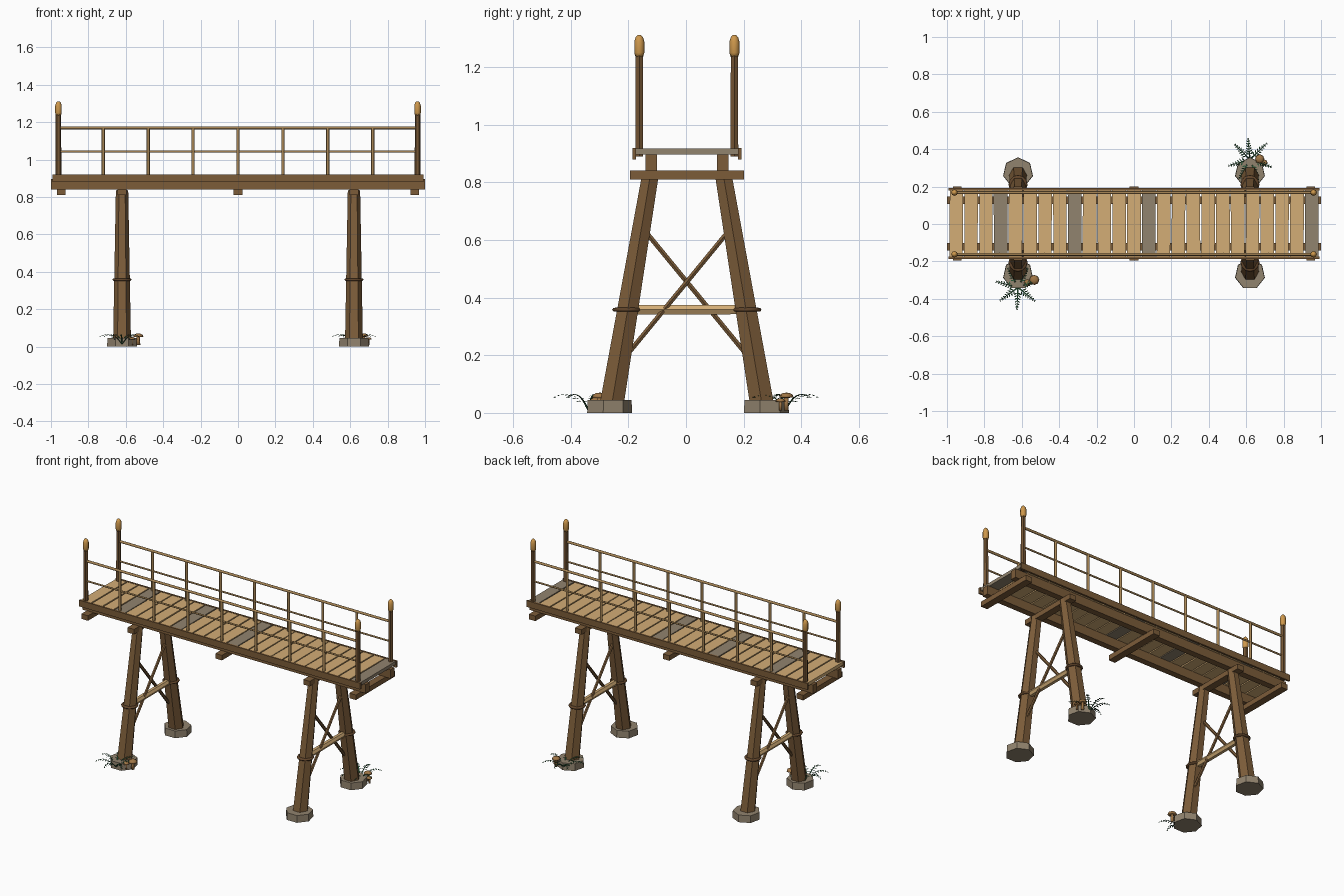
import bpy, bmesh, math, random
from mathutils import Vector, Matrix

if "Cube" in bpy.data.objects:
    bpy.data.objects.remove(bpy.data.objects["Cube"])

random.seed(4)


def lin(c):
    return tuple(((v / 255 + 0.055) / 1.055) ** 2.4 for v in c)


def material(name, rgb):
    m = bpy.data.materials.new(name)
    m.diffuse_color = (*lin(rgb), 1)
    m.use_nodes = True
    m.node_tree.nodes["Principled BSDF"].inputs["Base Color"].default_value = m.diffuse_color
    return m


TIMBER = material("brown timber", (124, 92, 57))
DARK = material("dark timber", (116, 85, 52))
PLANK = material("light plank", (211, 173, 118))
GREY = material("weathered grey", (145, 131, 110))
RAIL = material("rail wood", (168, 134, 86))
GOLD = material("golden cap", (206, 152, 76))
ROPE = material("dark rope", (96, 68, 42))
LEAF = material("fern green", (42, 88, 56))
SHROOM = material("mushroom brown", (160, 118, 70))


def finish(name, bm, mat, smooth=False):
    bmesh.ops.recalc_face_normals(bm, faces=bm.faces[:])
    me = bpy.data.meshes.new(name)
    bm.to_mesh(me)
    bm.free()
    ob = bpy.data.objects.new(name, me)
    bpy.context.collection.objects.link(ob)
    ob.location.y = 0.003
    me.materials.append(mat)
    if smooth:
        for p in me.polygons:
            p.use_smooth = True
    return ob


def box(name, x0, x1, y0, y1, z0, z1, mat, turn=0):
    bm = bmesh.new()
    mid = Vector(((x0 + x1) / 2, (y0 + y1) / 2, (z0 + z1) / 2))
    bmesh.ops.create_cube(bm, size=1, matrix=Matrix.Translation(mid) @ Matrix.Rotation(turn, 4, 'Z')
                          @ Matrix.Diagonal((x1 - x0, y1 - y0, z1 - z0, 1)))
    return finish(name, bm, mat)


def strut(name, a, b, r0, r1, sides, mat, side_dir=(1, 0, 0), smooth=False):
    """Tapered prism from a to b; corner zero points along side_dir."""
    a, b = Vector(a), Vector(b)
    d = (b - a).normalized()
    u = Vector(side_dir)
    u = (u - d * u.dot(d)).normalized()
    v = d.cross(u)
    bm = bmesh.new()
    rings = []
    for c, r in ((a, r0), (b, r1)):
        rings.append([bm.verts.new(c + r * (u * math.cos(t) + v * math.sin(t)))
                      for t in (2 * math.pi * i / sides for i in range(sides))])
    for i in range(sides):
        j = (i + 1) % sides
        bm.faces.new((rings[0][i], rings[0][j], rings[1][j], rings[1][i]))
    bm.faces.new(rings[0])
    bm.faces.new(rings[1])
    ob = finish(name, bm, mat)
    if smooth:
        for p in ob.data.polygons:
            p.use_smooth = len(p.vertices) == 4
    return ob


def lathe(name, loc, profile, sides, mat, smooth=False):
    bm = bmesh.new()
    rings = [[bm.verts.new(Vector(loc) + Vector((r * math.cos(t), r * math.sin(t), z)))
              for t in (2 * math.pi * i / sides for i in range(sides))] for r, z in profile]
    for lo, hi in zip(rings, rings[1:]):
        for i in range(sides):
            j = (i + 1) % sides
            bm.faces.new((lo[i], lo[j], hi[j], hi[i]))
    bm.faces.new(rings[0])
    bm.faces.new(rings[-1])
    return finish(name, bm, mat, smooth)


# Deck planks, a few of them weathered
N, PITCH = 25, 1.98 / 25
for i in range(N):
    x = -0.99 + PITCH * (i + 0.5)
    w = random.uniform(0.035, 0.037)
    box("deck_plank", x - w, x + w, -0.177, 0.177, 0.897, 0.918,
        GREY if i in (3, 8, 13, 24) else PLANK, random.uniform(-0.008, 0.008))

# Stringers, edge boards, railings
for s in (-1, 1):
    box("stringer", -1, 1, s * 0.124 - 0.02, s * 0.124 + 0.02, 0.84, 0.896, TIMBER)
    box("edge_board", -0.992, 0.992, s * 0.183 - 0.006, s * 0.183 + 0.006, 0.88, 0.92, TIMBER)
    y = s * 0.165
    for name, z, r in (("top_rail", 1.17, 0.008), ("middle_rail", 1.043, 0.0055)):
        strut(name, (-0.96, y, z), (0.96, y, z), r, r, 8, RAIL, (0, 0, 1), True)
    for i in range(-3, 4):
        strut("baluster", (i * 0.24, y, 0.9), (i * 0.24, y, 1.17), 0.0085, 0.0085, 8, RAIL, smooth=True)
    for e in (-1, 1):
        strut("corner_post", (e * 0.96, y, 0.89), (e * 0.96, y, 1.24), 0.0155, 0.0145, 6, DARK)
        lathe("post_cap", (e * 0.96, y, 0),
              [(0.013, 1.235), (0.0175, 1.25), (0.0175, 1.288), (0.013, 1.303), (0.006, 1.311)],
              8, GOLD, True)

# Cross beams under the deck
for x in (-0.945, -0.62, 0, 0.62, 0.945):
    box("cross_beam", x - 0.023, x + 0.023, -0.198, 0.198, 0.81, 0.842, TIMBER)

# Trestles
for x in (-0.62, 0.62):
    for s in (-1, 1):
        strut("trestle_leg", (x, s * 0.264, 0.01), (x, s * 0.125, 0.835), 0.048, 0.033, 6, TIMBER)
        strut("stone_foot", (x, s * 0.272, 0), (x, s * 0.272, 0.045), 0.082, 0.080, 7, GREY, (0, 1, 0))
        # Rope binding where the tie meets the leg
        lathe("rope_binding", (x, s * 0.208, 0.358),
              [(0.040, -0.007), (0.048, -0.005), (0.051, 0), (0.048, 0.005), (0.040, 0.007)],
              12, ROPE, True)
        strut("diagonal_brace", (x + s * 0.009, -s * 0.205, 0.205), (x + s * 0.009, s * 0.14, 0.625),
              0.0095, 0.0095, 6, TIMBER)
    strut("cross_tie", (x, -0.2, 0.358), (x, 0.2, 0.358), 0.019, 0.018, 6, PLANK)


# Ferns with arched fronds and paired leaflets
def fern(center, fronds, start):
    bm = bmesh.new()
    for k in range(fronds):
        ang = start + 2 * math.pi * k / fronds + random.uniform(-0.12, 0.12)
        length = random.uniform(0.108, 0.122)
        out = Vector((math.cos(ang), math.sin(ang), 0))
        side = Vector((-out.y, out.x, 0))

        def point(t):
            return Vector(center) + out * length * t + Vector((0, 0, 0.155 * t * (1 - 0.7 * t)))
        # Midrib ribbon
        steps = 8
        rib = []
        for i in range(steps + 1):
            w = side * 0.0045 * (1 - 0.7 * i / steps)
            rib.append([bm.verts.new(point(i / steps) + e * w) for e in (-1, 1)])
        for a, b in zip(rib, rib[1:]):
            bm.faces.new((a[0], a[1], b[1], b[0]))
        # Leaflets
        for i in range(2, steps + 1):
            t = i / steps
            p = point(t)
            size = 0.022 * (1.3 - t)
            for s in (-1, 1):
                tip = p + side * s * size + out * size * 0.5 - Vector((0, 0, 0.004))
                half = p.lerp(tip, 0.5)
                bm.faces.new([bm.verts.new(c) for c in
                              (p, half + out * 0.0045, tip, half - out * 0.0045)])
    return finish("fern", bm, LEAF, True)


def mushroom(x, y, h, r):
    lathe("mushroom_stem", (x, y, 0), [(r * 0.4, 0.008), (r * 0.32, h - r * 0.5)], 6, SHROOM, True)
    lathe("mushroom_cap", (x, y, h),
          [(r * 0.5, -r * 0.7), (r, -r * 0.65), (r * 0.9, -r * 0.3), (r * 0.5, -r * 0.05), (r * 0.1, 0)],
          8, SHROOM, True)


for s in (-1, 1):
    fern((s * 0.62, s * 0.342, 0.01), 7, math.radians(s * 90))
mushroom(-0.533, -0.302, 0.07, 0.027)
mushroom(-0.57, -0.317, 0.052, 0.02)
mushroom(0.672, 0.345, 0.07, 0.025)
mushroom(0.697, 0.325, 0.05, 0.017)
